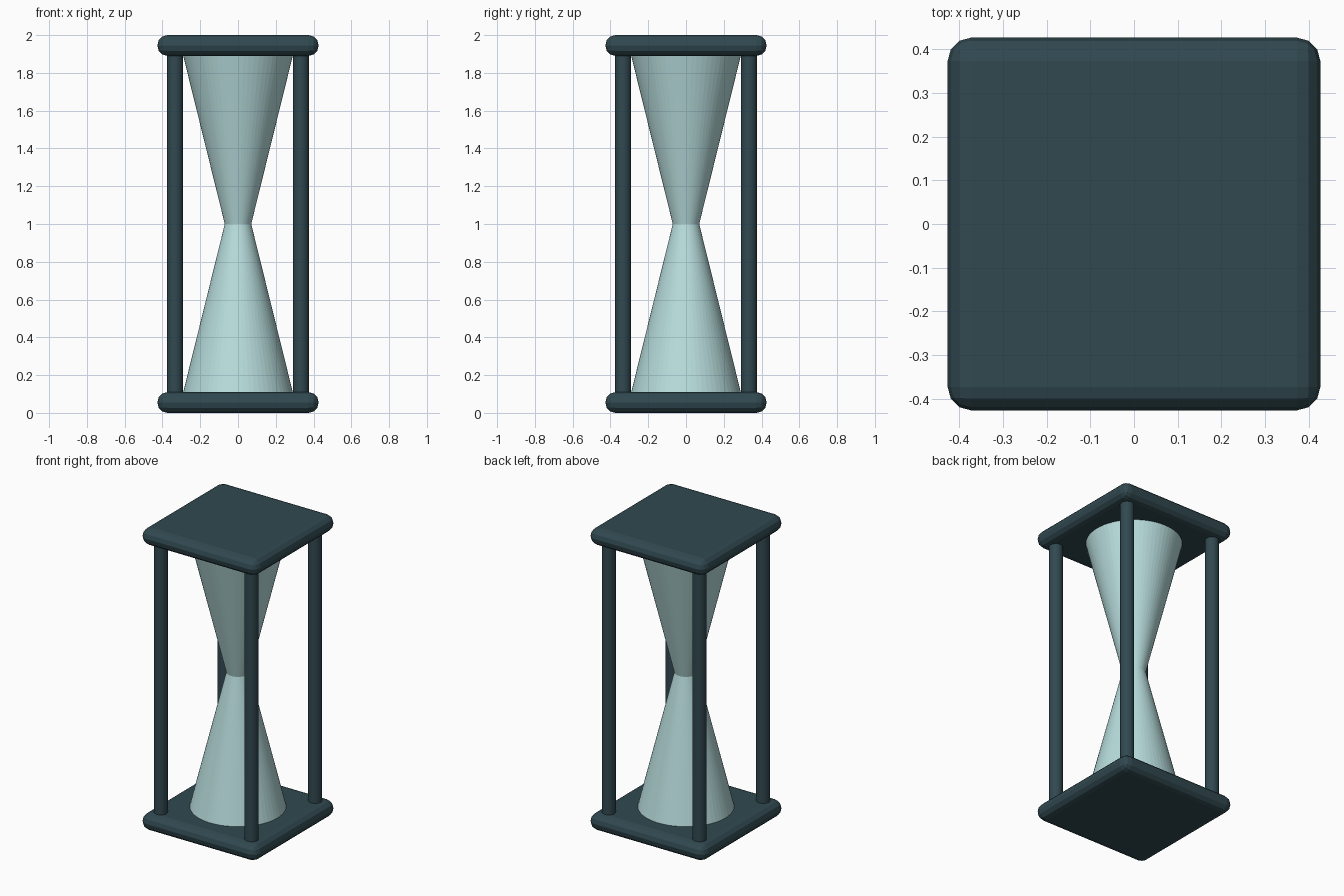
import bpy

if "Cube" in bpy.data.objects:
    bpy.data.objects.remove(bpy.data.objects["Cube"])

def material(name, color):
    m = bpy.data.materials.new(name)
    m.diffuse_color = color
    m.use_nodes = True
    m.node_tree.nodes["Principled BSDF"].inputs["Base Color"].default_value = m.diffuse_color
    return m

frame_mat = material("dark_frame", (0.030, 0.066, 0.080, 1))
glass_mat = material("pale_glass", (0.48, 0.72, 0.72, 1))

PLATE, HALF, POST = 0.11, 0.427, 0.333

def finish(name, mat, angle=None):
    ob = bpy.context.object
    ob.name = name
    ob.data.materials.append(mat)
    if angle:
        bpy.ops.object.shade_smooth_by_angle(angle=angle)
    return ob

# Square end plates with rounded edges
for name, z in (("bottom_plate", PLATE / 2), ("top_plate", 2 - PLATE / 2)):
    bpy.ops.mesh.primitive_cube_add(size=1, location=(0, 0, z))
    ob = finish(name, frame_mat)
    ob.scale = (2 * HALF, 2 * HALF, PLATE)
    bpy.ops.object.transform_apply(location=False, rotation=False, scale=True)
    bevel = ob.modifiers.new("rounded_edges", "BEVEL")
    bevel.width = 0.054
    bevel.segments = 3

# Four corner posts
for sx, side in ((-1, "left"), (1, "right")):
    for sy, end in ((-1, "front"), (1, "back")):
        bpy.ops.mesh.primitive_cylinder_add(
            vertices=32, radius=0.042, depth=2 - 2 * PLATE + 0.04,
            location=(sx * POST, sy * POST, 1))
        finish(f"{end}_{side}_post", frame_mat, 0.52)

# Two glass bulbs meeting at the neck
for name, z, r1, r2 in (("lower_bulb", (1 + PLATE) / 2, 0.29, 0.07),
                        ("upper_bulb", (3 - PLATE) / 2, 0.07, 0.29)):
    bpy.ops.mesh.primitive_cone_add(
        vertices=64, radius1=r1, radius2=r2, depth=1 - PLATE, location=(0, 0, z))
    finish(name, glass_mat)
